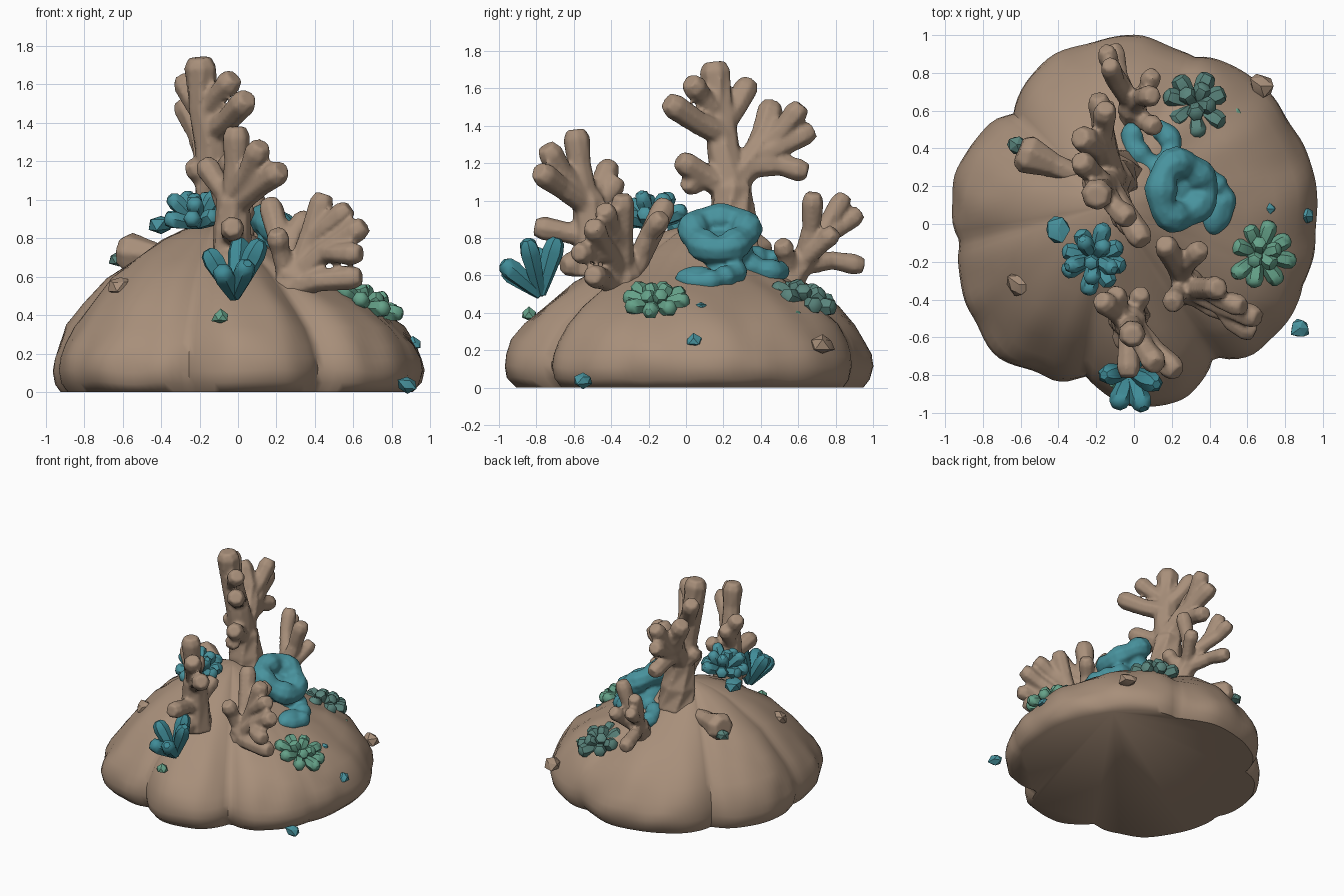
import bpy, bmesh, math, random
from mathutils import Vector, Matrix, noise

random.seed(4)


def material(name, rgb):
    m = bpy.data.materials.new(name)
    m.diffuse_color = (*rgb, 1)
    return m


BROWN = material("sandy brown", (0.39, 0.275, 0.195))
TEAL = material("teal", (0.065, 0.29, 0.34))
DEEP = material("deep teal", (0.05, 0.26, 0.31))
GREEN = material("sea green", (0.13, 0.36, 0.25))
GREY = material("grey green", (0.10, 0.23, 0.20))


def finish(name, bm, mat, angle=50):
    bmesh.ops.recalc_face_normals(bm, faces=bm.faces)
    me = bpy.data.meshes.new(name)
    bm.to_mesh(me)
    bm.free()
    ob = bpy.data.objects.new(name, me)
    bpy.context.collection.objects.link(ob)
    me.materials.append(mat)
    bpy.ops.object.select_all(action='DESELECT')
    bpy.context.view_layer.objects.active = ob
    ob.select_set(True)
    bpy.ops.object.shade_smooth_by_angle(angle=math.radians(angle))
    return ob


def tube(bm, pts, radii, sides=8):
    pts = [Vector(p) for p in pts]
    rings = []
    for i, (p, r) in enumerate(zip(pts, radii)):
        d = pts[min(i + 1, len(pts) - 1)] - pts[max(i - 1, 0)]
        q = d.to_track_quat('Z', 'Y')
        rings.append([bm.verts.new(p + q @ Vector((r * math.cos(a), r * math.sin(a), 0)))
                      for a in (2 * math.pi * k / sides for k in range(sides))])
    for a, b in zip(rings, rings[1:]):
        for k in range(sides):
            n = (k + 1) % sides
            bm.faces.new((a[k], a[n], b[n], b[k]))
    bm.faces.new(rings[0][::-1])
    bm.faces.new(rings[-1])


def fuse(ob, voxel=0.014, repeat=2):
    m = ob.modifiers.new("fuse", 'REMESH')
    m.mode, m.voxel_size, m.use_smooth_shade = 'VOXEL', voxel, True
    s = ob.modifiers.new("soften", 'SMOOTH')
    s.factor, s.iterations = 0.5, repeat


# Lobed rock mound: outline radius every 15 degrees with sharp notches, swept with a height profile
outline = [.965, .985, .985, 1.0, 1.0, .97, 1.0, .99, .98, .96, .97, .985,
           .985, .975, .985, 1.0, .95, .93, .975, .97, .92, .96, .975, .97]
notches = [(70, .04), (138, .10), (186, .06), (252, .09), (301, .11), (340, .02)]
profile = [(.08, .88, .86), (.2, .85, .80), (.33, .795, .70), (.5, .70, .575), (.66, .59, .505), (.8, .45, .42),
           (.9, .34, .33), (.96, .25, .24), (.99, .18, .17), (1, .11, .11), (.985, .045, .045), (.945, 0, 0)]
peak = Vector((-.12, .1, 0))
bm = bmesh.new()
N = 144
rings = []
for s, hi, lo in profile:
    ring = []
    for k in range(N):
        f = k * 24 / N
        i, t = int(f), f % 1
        t = t * t * (3 - 2 * t)
        r = outline[i] * (1 - t) + outline[(i + 1) % 24] * t
        r -= sum(d * math.exp(-abs(f * 15 - a) / 7) for a, d in notches)
        a = 2 * math.pi * k / N
        w = .5 + .5 * math.cos(a - math.radians(205))
        p = peak + (Vector((r * math.cos(a), r * math.sin(a), 0)) - peak) * s
        p.z = hi * w + lo * (1 - w)
        if p.z > 0:
            n = noise.noise(p * 5) * .02
            p += Vector((p.x * n, p.y * n, n))
        ring.append(bm.verts.new(p))
    rings.append(ring)
for a, b in zip(rings, rings[1:]):
    for k in range(N):
        n = (k + 1) % N
        bm.faces.new((a[k], a[n], b[n], b[k]))
top = bm.verts.new((peak.x, peak.y, .885))
for k in range(N):
    bm.faces.new((top, rings[0][k], rings[0][(k + 1) % N]))
bm.faces.new(rings[-1][::-1])
finish("rock_mound", bm, BROWN)


# Branching corals: each branch is a path with start and tip radius, club-shaped tip
def coral(name, branches):
    bm = bmesh.new()
    for r0, r1, *pts in branches:
        pts = [Vector(p) for p in pts]
        end = pts[-1] - pts[-2]
        pts.insert(-1, pts[-1] - end.normalized() * .05)
        n = len(pts) - 1
        radii = [r0 + (r1 - r0) * i / n for i in range(n + 1)]
        radii[-2] = r1 * 1.34
        radii[-1] = r1 * .95
        tube(bm, pts, radii, 7)
    fuse(finish(name, bm, BROWN))


# Every coral is a fan spreading along the x = -y diagonal
coral("tall_coral", [
    (.16, .085, (-.1, .25, .72), (-.11, .25, .9), (-.12, .24, 1.12)),
    (.10, .065, (-.12, .24, 1.05), (-.14, .2, 1.28), (-.18, .18, 1.48), (-.2, .15, 1.74)),
    (.065, .052, (-.15, .2, 1.4), (-.22, .27, 1.5), (-.29, .34, 1.64)),
    (.07, .054, (-.14, .2, 1.35), (-.05, .06, 1.42), (.05, -.1, 1.53)),
    (.06, .052, (-.16, .18, 1.45), (-.1, .09, 1.55), (-.02, .02, 1.64)),
    (.09, .056, (-.12, .24, 1.08), (-.16, .37, 1.24), (-.2, .42, 1.36), (-.29, .46, 1.52)),
    (.065, .05, (-.18, .41, 1.28), (-.16, .52, 1.38), (-.15, .62, 1.51)),
    (.065, .048, (-.15, .4, 1.24), (-.17, .55, 1.31), (-.19, .68, 1.38)),
    (.065, .048, (-.13, .34, 1.18), (-.16, .5, 1.19), (-.15, .65, 1.15)),
    (.075, .052, (-.12, .22, 1.06), (-.07, .09, 1.14), (-.01, -.04, 1.22)),
    (.055, .046, (-.08, .12, 1.13), (-.08, .04, 1.08), (-.03, .0, 1.1)),
    (.06, .05, (-.12, .26, 1.02), (-.19, .24, 1.12), (-.24, .2, 1.2)),
])
coral("front_coral", [
    (.12, .068, (-.03, -.48, .6), (-.03, -.5, .85), (-.02, -.53, 1.05)),
    (.07, .056, (-.02, -.53, .98), (-.01, -.57, 1.2), (-.01, -.59, 1.38)),
    (.062, .053, (-.01, -.55, 1.03), (.06, -.66, 1.15), (.12, -.75, 1.29)),
    (.062, .053, (0, -.54, .98), (.11, -.67, 1.07), (.23, -.79, 1.16)),
    (.06, .05, (-.03, -.53, 1.0), (-.1, -.46, 1.08), (-.18, -.4, 1.2)),
    (.055, .048, (-.03, -.5, .9), (-.08, -.44, 1.0), (-.1, -.36, 1.12)),
    (.062, .05, (-.03, -.5, .8), (-.03, -.64, .83), (-.03, -.81, .86)),
    (.055, .046, (-.02, -.5, .8), (.02, -.42, .9), (.04, -.36, .98)),
    (.08, .052, (-.03, -.5, .72), (-.05, -.6, .66), (-.02, -.66, .65)),
])
coral("right_coral", [
    (.12, .075, (.24, -.3, .45), (.28, -.33, .56), (.31, -.34, .66)),
    (.07, .05, (.28, -.32, .56), (.23, -.22, .75), (.16, -.1, 1.0)),
    (.055, .047, (.25, -.26, .68), (.29, -.2, .82), (.36, -.12, .92)),
    (.065, .05, (.31, -.34, .62), (.38, -.34, .82), (.45, -.34, 1.03)),
    (.055, .048, (.37, -.34, .78), (.46, -.4, .86), (.58, -.44, .96)),
    (.065, .05, (.31, -.35, .6), (.45, -.42, .73), (.54, -.46, .79), (.66, -.5, .87)),
    (.055, .048, (.46, -.43, .72), (.52, -.52, .72), (.64, -.58, .72)),
    (.065, .05, (.28, -.35, .54), (.42, -.44, .58), (.64, -.5, .6)),
    (.055, .048, (.26, -.33, .58), (.22, -.38, .74), (.2, -.43, .84)),
])
coral("back_coral", [
    (.09, .06, (.0, .5, .45), (-.0, .58, .62), (-.02, .65, .72)),
    (.055, .046, (-.01, .62, .66), (.04, .67, .85), (.1, .68, 1.04)),
    (.055, .044, (-.02, .65, .7), (-.1, .76, .88), (-.13, .85, 1.03)),
    (.05, .043, (-.04, .7, .78), (-.12, .83, .86), (-.15, .93, .94)),
    (.055, .044, (-.01, .62, .65), (-.08, .78, .68), (-.11, .95, .65)),
    (.05, .044, (.0, .6, .65), (.07, .72, .76), (.1, .8, .84)),
    (.055, .046, (.0, .57, .6), (.08, .53, .72), (.12, .51, .78)),
])
coral("side_stub", [(.06, .082, (-.3, .26, .7), (-.42, .31, .71), (-.61, .39, .73))])


# Finger tufts and rosettes
def finger(bm, base, d, length, r):
    d = d.normalized()
    tube(bm, [base + d * length * t for t in (0, .35, .75, .93, 1)],
         [r * f for f in (.6, .85, 1.1, .9, .45)], 6)


def rosette(name, mat, centre, normal, layers):
    bm = bmesh.new()
    q = Vector(normal).to_track_quat('Z', 'Y')
    for count, tilt, length, r in layers:
        for k in range(count):
            a = 2 * math.pi * (k + random.uniform(-.15, .15)) / count + tilt
            t = math.radians(tilt)
            d = q @ Vector((math.sin(t) * math.cos(a), math.sin(t) * math.sin(a), math.cos(t)))
            finger(bm, Vector(centre), d, length * random.uniform(.9, 1.1), r)
    finish(name, bm, mat, 40)


rosette("top_anemone", TEAL, (-.21, -.18, .87), (-.1, -.1, 1),
        [(8, 72, .19, .044), (5, 38, .2, .042), (1, 5, .16, .04)])
rosette("green_anemone", GREEN, (.66, -.16, .44), (.45, -.05, 1),
        [(8, 76, .19, .043), (4, 40, .13, .04)])
rosette("grey_anemone", GREY, (.32, .63, .44), (.2, .3, 1),
        [(7, 74, .19, .047), (4, 38, .14, .044)])

bm = bmesh.new()
for tip in ((-.16, -.8, .74), (-.09, -.97, .64), (.01, -.69, .8), (.05, -.98, .67), (.12, -.85, .79)):
    base = Vector((-.02, -.78, .5))
    finger(bm, base, Vector(tip) - base, (Vector(tip) - base).length, .053)
finish("front_tuft", bm, DEEP, 40)

# Tube sponge: tilted rolled lip on a stout body, with folded plates around it
bm = bmesh.new()


def ring_of(centre, axis, big, small, a0=0, a1=360, squash=1):
    q = Vector(axis).to_track_quat('Z', 'Y')
    pts = []
    for i in range(25):
        a = math.radians(a0 + (a1 - a0) * i / 24)
        wob = 1 + .08 * math.sin(3 * a)
        pts.append(Vector(centre) + q @ Vector((big * squash * math.cos(a) * wob, big * math.sin(a) * wob, 0)))
    tube(bm, pts, [small * (1 + .12 * math.sin(i * 1.3)) for i in range(25)])


def blob(centre, scale):
    bmesh.ops.create_icosphere(bm, subdivisions=3, radius=1,
                               matrix=Matrix.Translation(centre) @ Matrix.Diagonal((*scale, 1)))


ring_of((.25, .18, .825), (.7, -.05, 1), .14, .082)
blob((.2, .19, .73), (.14, .17, .11))
blob((.25, .2, .6), (.13, .12, .14))
ring_of((.34, .12, .61), (.3, -.1, 1), .14, .06, -120, 80)
ring_of((.1, .41, .66), (.3, .3, 1), .095, .062, 0, 300, 1.25)
blob((.42, .06, .58), (.08, .12, .07))
fuse(finish("tube_sponge", bm, TEAL), .014, 2)


# Small loose chips on the rock
def chip(name, mat, centre, r):
    bm = bmesh.new()
    bmesh.ops.create_icosphere(bm, subdivisions=1, radius=r)
    for v in bm.verts:
        v.co *= random.uniform(.8, 1.2)
        v.co.z *= .8
        v.co += Vector(centre)
    finish(name, bm, mat, 25)


chips = [(TEAL, (.91, .04, .25), .045), (TEAL, (.88, -.55, .04), .058), (TEAL, (.71, .08, .43), .04),
         (GREEN, (.54, .58, .39), .038), (GREEN, (-.09, -.84, .39), .048), (TEAL, (-.4, -.03, .87), .07),
         (GREY, (-.62, .42, .69), .05), (BROWN, (.67, .73, .23), .065), (BROWN, (-.61, -.32, .55), .07)]
for i, (mat, centre, r) in enumerate(chips):
    chip("chip_%d" % (i + 1), mat, centre, r)
